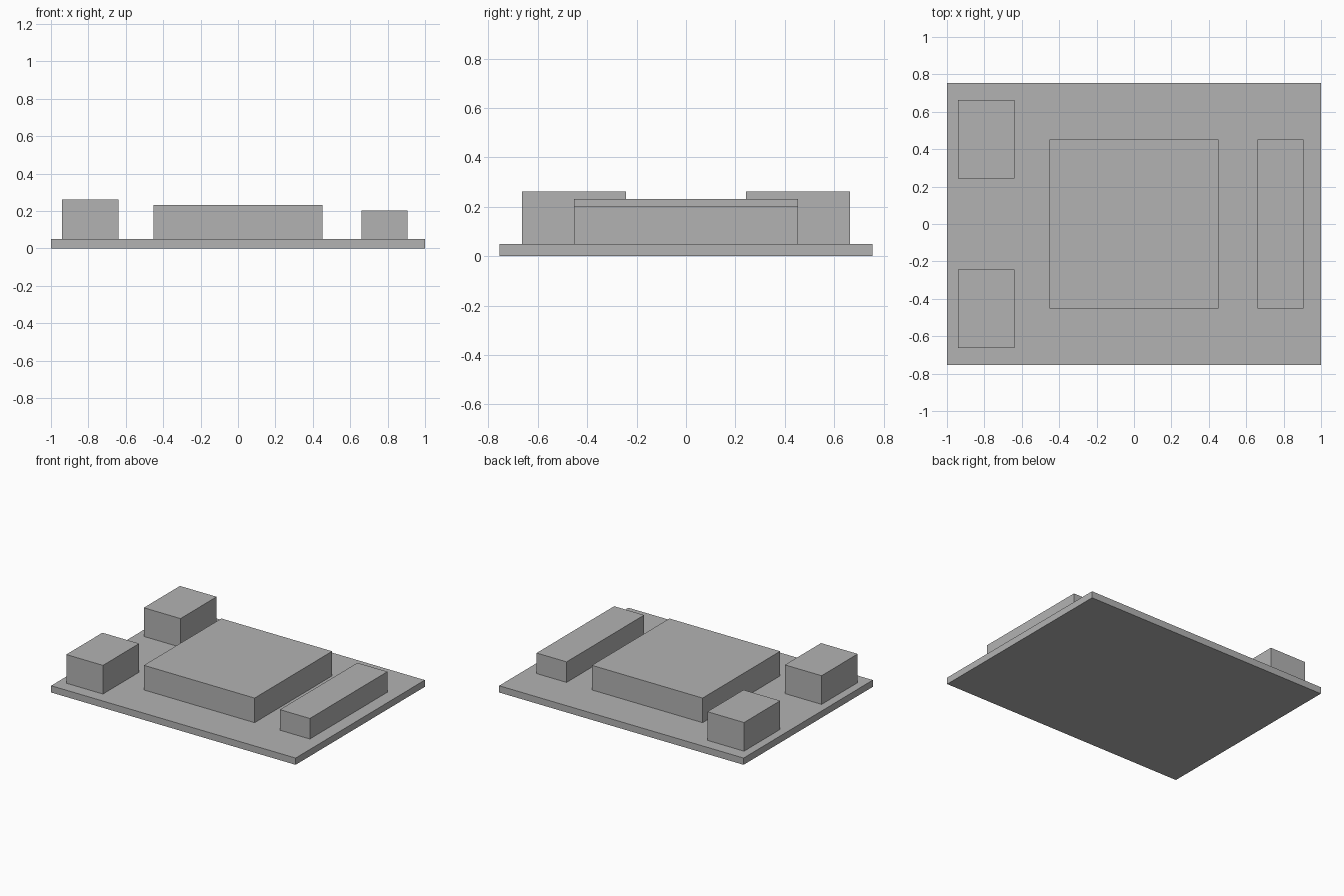
import bpy
import bmesh
from mathutils import Matrix, Vector

cube = bpy.data.objects.get("Cube")
if cube:
    bpy.data.objects.remove(cube, do_unlink=True)

# Single flat grey
grey = bpy.data.materials.new("plain_grey")
grey.use_nodes = True
colour = (0.45, 0.45, 0.45, 1)
grey.diffuse_color = colour
grey.node_tree.nodes["Principled BSDF"].inputs["Base Color"].default_value = colour


def box(name, low, high):
    """Flat-shaded box between two opposite corners."""
    low, high = Vector(low), Vector(high)
    bm = bmesh.new()
    bmesh.ops.create_cube(bm, size=1, matrix=Matrix.Diagonal((*(high - low), 1)))
    mesh = bpy.data.meshes.new(name)
    bm.to_mesh(mesh)
    bm.free()
    mesh.materials.append(grey)
    obj = bpy.data.objects.new(name, mesh)
    obj.location = (low + high) / 2
    bpy.context.collection.objects.link(obj)
    return obj


TOP = 0.05  # upper face of the board

# Board
box("base_board", (-1, -0.755, 0), (1, 0.755, TOP))

# Large central block
box("central_block", (-0.453, -0.453, TOP), (0.453, 0.453, 0.232))

# Long bar on the left edge
box("side_bar", (0.66, -0.453, TOP), (0.905, 0.453, 0.202))

# Pair of taller blocks on the right edge
for name, y in (("front_block", -0.453), ("back_block", 0.453)):
    box(name, (-0.94, y - 0.211, TOP), (-0.64, y + 0.211, 0.262))
